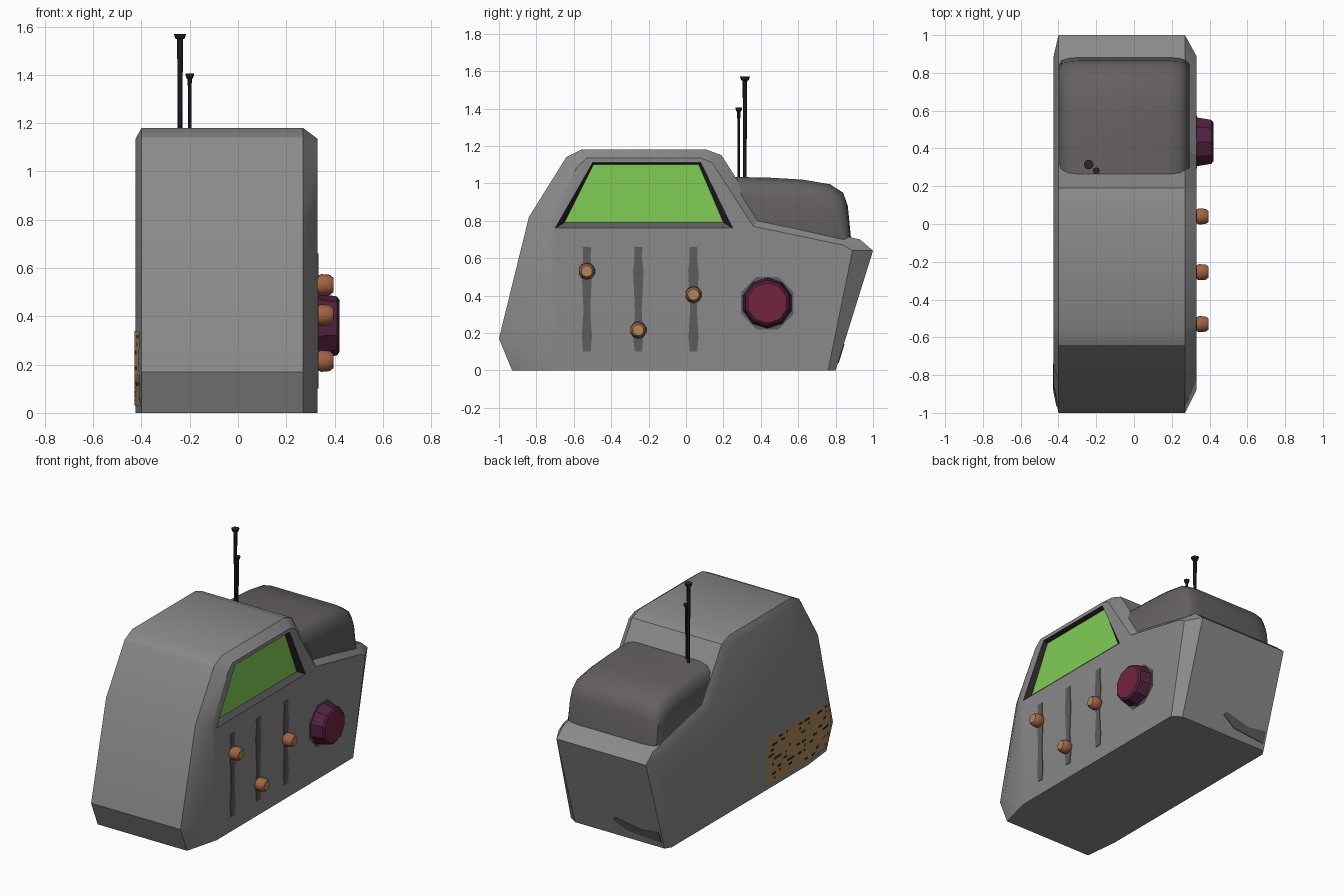
import bpy, bmesh, math, random
from mathutils import Vector
from mathutils.bvhtree import BVHTree

if "Cube" in bpy.data.objects:
    bpy.data.objects.remove(bpy.data.objects["Cube"])

random.seed(4)


def mat(name, rgb):
    m = bpy.data.materials.new(name)
    m.diffuse_color = (*rgb, 1)
    m.use_nodes = True
    m.node_tree.nodes["Principled BSDF"].inputs["Base Color"].default_value = m.diffuse_color
    return m


GREY = mat("body grey", (0.26, 0.255, 0.26))
HOOD = mat("warm dark grey", (0.13, 0.117, 0.122))
SLOT = mat("slot grey", (0.11, 0.106, 0.11))
GREEN = mat("screen green", (0.22, 0.61, 0.09))
BLACK = mat("near black", (0.024, 0.016, 0.024))
MAROON = mat("maroon", (0.17, 0.017, 0.05))
PURPLE = mat("dark purple", (0.085, 0.015, 0.05))
COPPER = mat("copper", (0.36, 0.125, 0.055))
TAN = mat("tan", (0.42, 0.25, 0.10))


def finish(name, bm, mats, smooth=None):
    bmesh.ops.recalc_face_normals(bm, faces=bm.faces)
    me = bpy.data.meshes.new(name)
    bm.to_mesh(me)
    bm.free()
    for m in mats:
        me.materials.append(m)
    ob = bpy.data.objects.new(name, me)
    bpy.context.collection.objects.link(ob)
    if smooth:
        activate(ob)
        bpy.ops.object.shade_smooth_by_angle(angle=math.radians(smooth))
    return ob


def activate(ob):
    bpy.ops.object.select_all(action='DESELECT')
    ob.select_set(True)
    bpy.context.view_layer.objects.active = ob


def loft(name, rings, mats, smooth=None, cap=0):
    """Skin equal rings of points and close both ends; last cap gets material `cap`."""
    bm = bmesh.new()
    vs = [[bm.verts.new(p) for p in r] for r in rings]
    n = len(vs[0])
    for a, b in zip(vs, vs[1:]):
        for i in range(n):
            bm.faces.new((a[i], a[(i + 1) % n], b[(i + 1) % n], b[i]))
    bm.faces.new(vs[0])
    bm.faces.new(vs[-1]).material_index = cap
    return finish(name, bm, mats, smooth)


def section(x, pts):
    return [(x, y, z) for y, z in pts]


def circle_x(x, y, z, r, n):
    return [(x, y + r * math.cos((i + .5) * math.tau / n), z + r * math.sin((i + .5) * math.tau / n))
            for i in range(n)]


# Body: full outline in the middle, smaller outline on the two chamfered sides
outer = [(-.93, 0), (-1, .17), (-.84, .82), (-.64, 1.14), (-.56, 1.18), (.11, 1.18),
         (.19, 1.15), (.40, .82), (.93, .70), (1, .64), (.80, 0)]
inner = [(-.70, 0), (-.88, .15), (-.75, .79), (-.58, 1.09), (-.53, 1.135), (.08, 1.135),
         (.14, 1.11), (.36, .77), (.84, .67), (.89, .64), (.76, 0)]
body = loft("body", [section(-.425, inner), section(-.40, outer),
                     section(.27, outer), section(.33, inner)], [GREY, BLACK, SLOT, GREEN])

# Recessed screen, cut into the right side
front_q = [(-.70, .76), (.25, .76), (.08, 1.11), (-.50, 1.11)]
back_q = [(-.65, .79), (.20, .79), (.068, 1.10), (-.495, 1.10)]
out_q = [(a + (a - c) * 2, b + (b - d) * 2) for (a, b), (c, d) in zip(front_q, back_q)]
cutter = loft("screen_cutter", [section(.30, back_q), section(.33, front_q), section(.39, out_q)], [BLACK])
activate(body)
bo = body.modifiers.new("screen recess", 'BOOLEAN')
bo.operation = 'DIFFERENCE'
bo.object = cutter
bo.solver = 'EXACT'
bpy.ops.object.modifier_apply(modifier=bo.name)
bpy.data.objects.remove(cutter)
for p in body.data.polygons:
    c = p.center
    p.material_index = 0
    if .295 < c.x < .325 and -.71 < c.y < .26 and .755 < c.z < 1.112 \
            and all(.299 < body.data.vertices[v].co.x < .331 for v in p.vertices):
        p.material_index = 3 if p.normal.x > .95 else (2 if p.normal.z > .5 else 1)
activate(body)
bpy.ops.object.shade_smooth_by_angle(angle=math.radians(30))

# Padded rear hump, rounded towards both sides
hump = [(.22, .76), (.22, 1.035), (.45, 1.03), (.62, 1.02), (.77, .995), (.84, .95), (.865, .88), (.885, .68)]


def hump_ring(x, t):
    return [(x, y - t * .4 * (y > .8), z - t * (z > .8)) for y, z in hump]


loft("rear_hump", [hump_ring(x, t) for x, t in
                   ((-.40, .10), (-.385, .04), (-.35, .012), (-.29, 0),
                    (.19, 0), (.245, .012), (.275, .04), (.295, .10))], [HOOD], 40)

# Slider slots with their knobs
half = [(.020, .10), (.027, .18), (.018, .32), (.028, .53), (.020, .60), (.022, .66)]
for i, (y, z) in enumerate(((-.53, .53), (-.255, .215), (.04, .405)), 1):
    pts = [(y + w, h) for w, h in half] + [(y - w, h) for w, h in reversed(half)]
    loft(f"slider_slot_{i}", [section(.326, pts), section(.334, pts)], [SLOT])
    loft(f"slider_knob_{i}", [circle_x(x, y, z, r, 10) for x, r in
                              ((.32, .034), (.345, .045), (.38, .042), (.395, .030))],
         [COPPER, TAN], 35, 1)

# Big dial on its dark backing plate
dial = (.435, .36)
loft("dial_plate", [circle_x(x, *dial, .152, 8) for x in (.326, .333)], [SLOT])
loft("dial", [circle_x(x, *dial, r, 10) for x, r in ((.32, .138), (.41, .122), (.42, .108))],
     [PURPLE, MAROON], None, 1)

# Two aerials with flared tips
for name, x, y, r, top in (("tall_aerial", -.24, .315, .010, 1.57), ("short_aerial", -.20, .282, .007, 1.405)):
    prof = ((.98, r * .9), (1.3, r), (top - .022, r * 1.25), (top - .018, r * 2), (top, r * 2.6))
    loft(name, [[(x + q * math.cos(a * math.tau / 8), y + q * math.sin(a * math.tau / 8), z)
                 for a in range(8)] for z, q in prof], [BLACK])

# Speaker grille wrapped onto the left side, dark dashes on alternate rows
bm = bmesh.new()
bm.from_mesh(body.data)
tree = BVHTree.FromBMesh(bm)
bm.free()
bm = bmesh.new()
NY, NZ = 36, 19
grid = []
for j in range(NZ + 1):
    row = []
    for i in range(NY + 1):
        z = .03 + .31 * j / NZ
        front = -.93 - .04 * min(1, z / .17)
        if z > .17:
            front += (z - .17) * .2
        y = front + (-.25 - front) * i / NY
        hit = tree.ray_cast(Vector((-2, y, z)), Vector((1, 0, 0)))[0]
        row.append(bm.verts.new(((hit.x if hit else -.40) - .004, y, z)))
    grid.append(row)
for j in range(NZ):
    run = 0
    for i in range(NY):
        f = bm.faces.new((grid[j][i], grid[j + 1][i], grid[j + 1][i + 1], grid[j][i + 1]))
        if run == 0 and random.random() < .17:
            run = random.choice((1, 2, 2))
        f.material_index = int(run > 0 and j % 2 == 1 and 0 < i < NY - 1)
        run = max(0, run - 1)
grille = finish("speaker_grille", bm, [TAN, BLACK])
for p in grille.data.polygons:
    if p.normal.x > 0:
        p.flip()

# Worn dark patch low on the back face
def on_back(x, z, d):
    return (x, .80 + .2 * z / .64 + d, z)


patch = [(-.385, .04), (-.14, .06), (-.04, .115), (-.06, .14), (-.25, .10), (-.385, .12)]
loft("back_patch", [[on_back(x, z, d) for x, z in patch] for d in (-.003, .004)], [SLOT])
